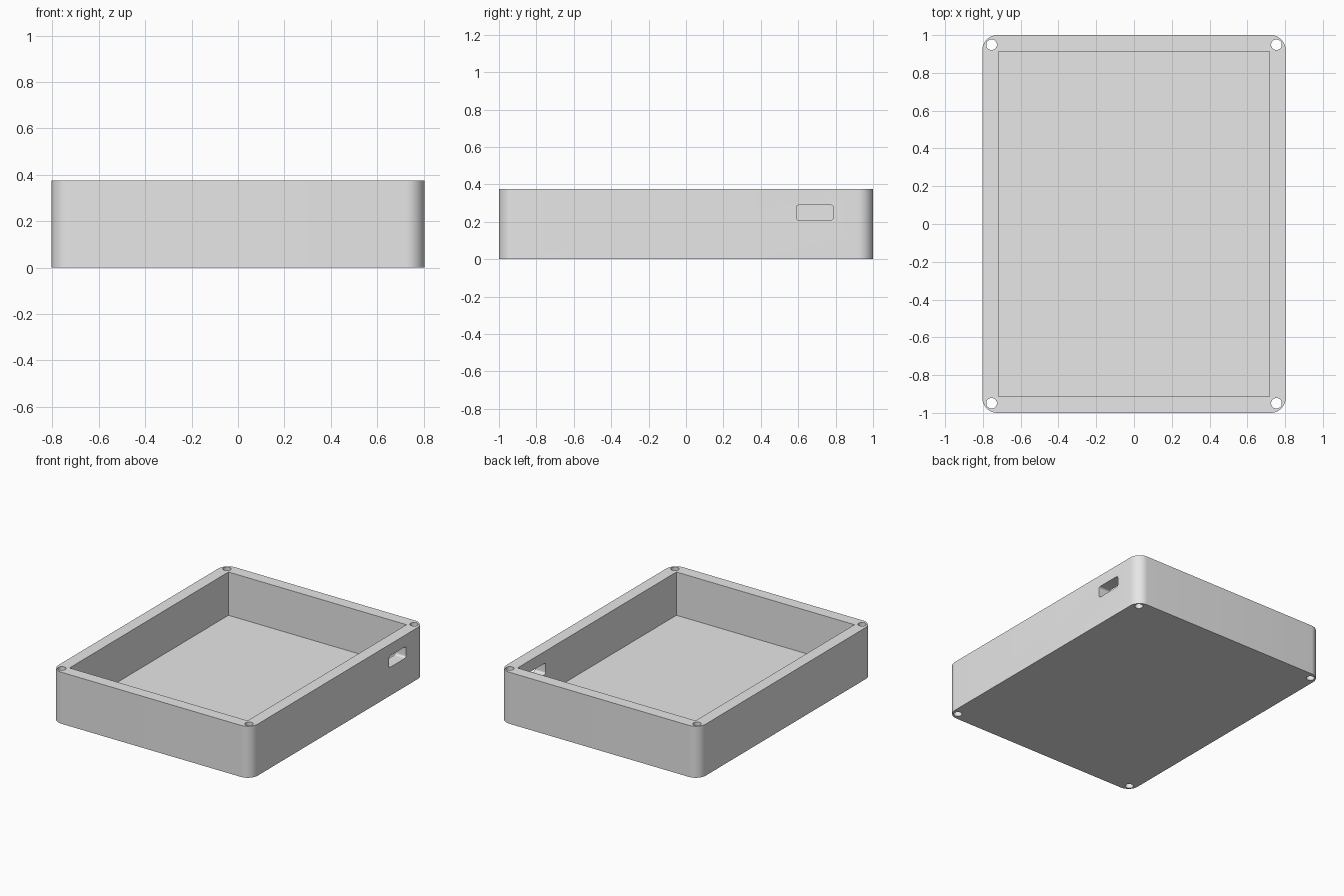
import bpy
import bmesh
import math
from mathutils import Matrix, Vector

if "Cube" in bpy.data.objects:
    bpy.data.objects.remove(bpy.data.objects["Cube"], do_unlink=True)

HALF_X, HALF_Y, HEIGHT = 0.803, 1.0, 0.375
INNER_X, INNER_Y, FLOOR = 0.717, 0.914, 0.06

grey = bpy.data.materials.new("light_grey")
grey.use_nodes = True
grey.diffuse_color = (0.8, 0.8, 0.8, 1)
grey.node_tree.nodes["Principled BSDF"].inputs["Base Color"].default_value = grey.diffuse_color


def finish(name, bm):
    bmesh.ops.recalc_face_normals(bm, faces=bm.faces)
    mesh = bpy.data.meshes.new(name)
    bm.to_mesh(mesh)
    bm.free()
    mesh.materials.append(grey)
    obj = bpy.data.objects.new(name, mesh)
    bpy.context.collection.objects.link(obj)
    return obj


def box(name, low, high, axis=None, radius=0.0, segments=8):
    """Box between two corners, with the edges along one axis rounded."""
    low, high = Vector(low), Vector(high)
    bm = bmesh.new()
    bmesh.ops.create_cube(bm, size=1)
    bmesh.ops.scale(bm, vec=high - low, verts=bm.verts)
    bmesh.ops.translate(bm, vec=(low + high) / 2, verts=bm.verts)
    if axis is not None:
        edges = [e for e in bm.edges
                 if abs(e.verts[0].co[axis] - e.verts[1].co[axis]) > 1e-4]
        bmesh.ops.bevel(bm, geom=edges, offset=radius, segments=segments,
                        profile=0.5, affect='EDGES')
    return finish(name, bm)


def cylinder(name, x, y, radius):
    bm = bmesh.new()
    bmesh.ops.create_cone(bm, cap_ends=True, segments=32, radius1=radius,
                          radius2=radius, depth=1,
                          matrix=Matrix.Translation((x, y, HEIGHT / 2)))
    return finish(name, bm)


# Outer shell with rounded upright corners
case = box("enclosure_case", (-HALF_X, -HALF_Y, 0), (HALF_X, HALF_Y, HEIGHT),
           axis=2, radius=0.08, segments=12)

# Open cavity, cable slot in the left wall, and four through holes
cutters = [
    box("cavity_cutter", (-INNER_X, -INNER_Y, FLOOR), (INNER_X, INNER_Y, 0.6)),
    box("slot_cutter", (0.6, 0.59, 0.207), (0.95, 0.787, 0.29), axis=0, radius=0.015),
]
for sx in (-1, 1):
    for sy in (-1, 1):
        cutters.append(cylinder("screw_hole_cutter", sx * 0.754, sy * 0.949, 0.028))

for cutter in cutters:
    cutter.hide_render = True
    mod = case.modifiers.new(cutter.name, 'BOOLEAN')
    mod.operation = 'DIFFERENCE'
    mod.solver = 'EXACT'
    mod.object = cutter

# Bake the cuts and drop the cutters
bpy.context.view_layer.update()
graph = bpy.context.evaluated_depsgraph_get()
baked = bpy.data.meshes.new_from_object(case.evaluated_get(graph))
case.modifiers.clear()
case.data = baked
baked.materials.clear()
baked.materials.append(grey)
for polygon in baked.polygons:
    polygon.material_index = 0
for cutter in cutters:
    bpy.data.objects.remove(cutter, do_unlink=True)

# Smooth the rounded corners and holes, keep edges sharp
bpy.ops.object.select_all(action='DESELECT')
case.select_set(True)
bpy.context.view_layer.objects.active = case
bpy.ops.object.shade_smooth_by_angle(angle=math.radians(30))
